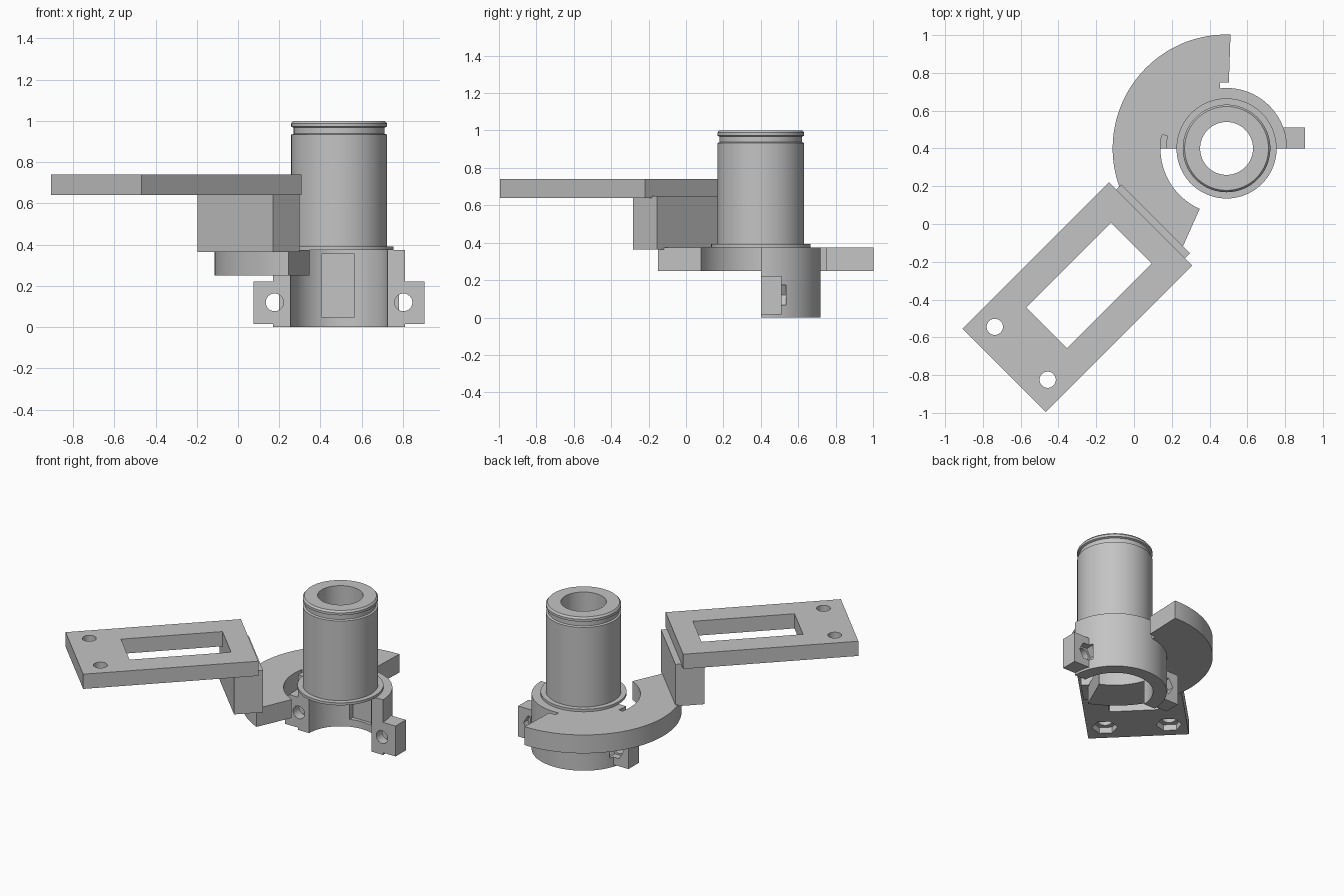
import bpy, bmesh, math
from mathutils import Matrix, Vector

if "Cube" in bpy.data.objects:
    bpy.data.objects.remove(bpy.data.objects["Cube"], do_unlink=True)

GREY = (0.55, 0.55, 0.55, 1)
mat = bpy.data.materials.new("light grey")
mat.use_nodes = True
mat.diffuse_color = GREY
mat.node_tree.nodes["Principled BSDF"].inputs["Base Color"].default_value = GREY

CX, CY = 0.49, 0.40                       # axis of the tube and clamp
TURN_Y = Matrix.Rotation(math.pi / 2, 4, 'X')


def finish(name, bm, matrix=Matrix()):
    bm.transform(matrix)
    bmesh.ops.recalc_face_normals(bm, faces=bm.faces[:])
    me = bpy.data.meshes.new(name)
    bm.to_mesh(me)
    bm.free()
    me.materials.append(mat)
    ob = bpy.data.objects.new(name, me)
    bpy.context.collection.objects.link(ob)
    return ob


def prism(name, pts, z0, z1, matrix=Matrix()):
    bm = bmesh.new()
    face = bm.faces.new([bm.verts.new((x, y, z0)) for x, y in pts])
    new = bmesh.ops.extrude_face_region(bm, geom=[face])["geom"]
    tops = [v for v in new if isinstance(v, bmesh.types.BMVert)]
    bmesh.ops.translate(bm, verts=tops, vec=(0, 0, z1 - z0))
    return finish(name, bm, matrix)


def arc(cx, cy, r, a0, a1, n):
    angles = [math.radians(a0 + (a1 - a0) * i / n) for i in range(n + 1)]
    return [(cx + r * math.cos(a), cy + r * math.sin(a)) for a in angles]


def sector(r0, r1, a0, a1, n=64):
    return arc(CX, CY, r1, a0, a1, n) + arc(CX, CY, r0, a1, a0, n)


def ngon(cx, cy, r, n, start=0):
    return arc(cx, cy, r, start, start + 360, n)[:-1]


def rect(x0, x1, y0, y1):
    return [(x0, y0), (x1, y0), (x1, y1), (x0, y1)]


def along_y(name, pts, y0, y1):
    return prism(name, pts, -y1, -y0, TURN_Y)


def combine(ob, tool, operation='DIFFERENCE'):
    mod = ob.modifiers.new("cut", 'BOOLEAN')
    mod.operation, mod.solver, mod.object = operation, 'EXACT', tool
    bpy.context.view_layer.objects.active = ob
    bpy.ops.object.modifier_apply(modifier=mod.name)
    bpy.data.objects.remove(tool, do_unlink=True)


def smooth(ob):
    bpy.ops.object.select_all(action='DESELECT')
    ob.select_set(True)
    bpy.context.view_layer.objects.active = ob
    bpy.ops.object.shade_smooth_by_angle(angle=math.radians(30))


# Hollow tube with base flange and a groove under the rim
profile = [(0.14, 0.375), (0.265, 0.375), (0.265, 0.392), (0.232, 0.392),
           (0.232, 0.933), (0.22, 0.938), (0.22, 0.967), (0.232, 0.972),
           (0.232, 0.988), (0.222, 1.0), (0.14, 1.0)]
bm = bmesh.new()
ring = [bm.verts.new((r, 0, z)) for r, z in profile]
edges = [bm.edges.new((a, b)) for a, b in zip(ring, ring[1:] + ring[:1])]
bmesh.ops.spin(bm, geom=ring + edges, axis=(0, 0, 1), cent=(0, 0, 0),
               angle=math.tau, steps=96, use_merge=True)
bmesh.ops.remove_doubles(bm, verts=bm.verts[:], dist=0.0001)
smooth(finish("tube", bm, Matrix.Translation((CX, CY, 0))))

# Half ring clamp with bolt ears, nut pockets and a shallow inner recess
clamp = prism("clamp", sector(0.235, 0.32, 0, 180), 0, 0.375)
for side in (-1, 1):
    xs = sorted((CX + side * 0.25, CX + side * 0.415))
    bolt_x = CX + side * 0.3125
    combine(clamp, along_y("ear", rect(*xs, 0.015, 0.222), CY, 0.51), 'UNION')
    combine(clamp, along_y("bolt_hole", ngon(bolt_x, 0.12, 0.043, 32), 0.35, 0.535))
    combine(clamp, along_y("nut_pocket", ngon(bolt_x, 0.12, 0.062, 6), 0.465, 0.535))
combine(clamp, along_y("recess", rect(0.405, 0.565, 0.05, 0.355), 0.55, 0.655))
smooth(clamp)

# Curved arm, bridged to the clamp along its inner edge
arm = prism("curved_arm", sector(0.35, 0.603, 88, 246), 0.25, 0.375)
combine(arm, prism("bridge", sector(0.30, 0.37, 96, 168), 0.25, 0.375), 'UNION')
smooth(arm)

# Diagonal frame: u runs along the plate, v across it
DIAG = Matrix.Translation((-0.3, -0.3875, 0)) @ Matrix.Rotation(math.pi / 4, 4, 'Z')

# Riser block between the arm and the plate
prism("riser", rect(0.405, 0.587, -0.258, 0.258), 0.365, 0.65, DIAG)

# Mounting plate with window, two holes and nut pockets underneath
plate = prism("mounting_plate", rect(-0.548, 0.548, -0.311, 0.311), 0.64, 0.74, DIAG)
combine(plate, prism("window", rect(-0.23, 0.405, -0.152, 0.152), 0.6, 0.8, DIAG))
for v in (-0.198, 0.198):
    combine(plate, prism("hole", ngon(-0.42, v, 0.043, 32), 0.6, 0.8, DIAG))
    combine(plate, prism("pocket", ngon(-0.42, v, 0.08, 6, 30), 0.6, 0.68, DIAG))
smooth(plate)
